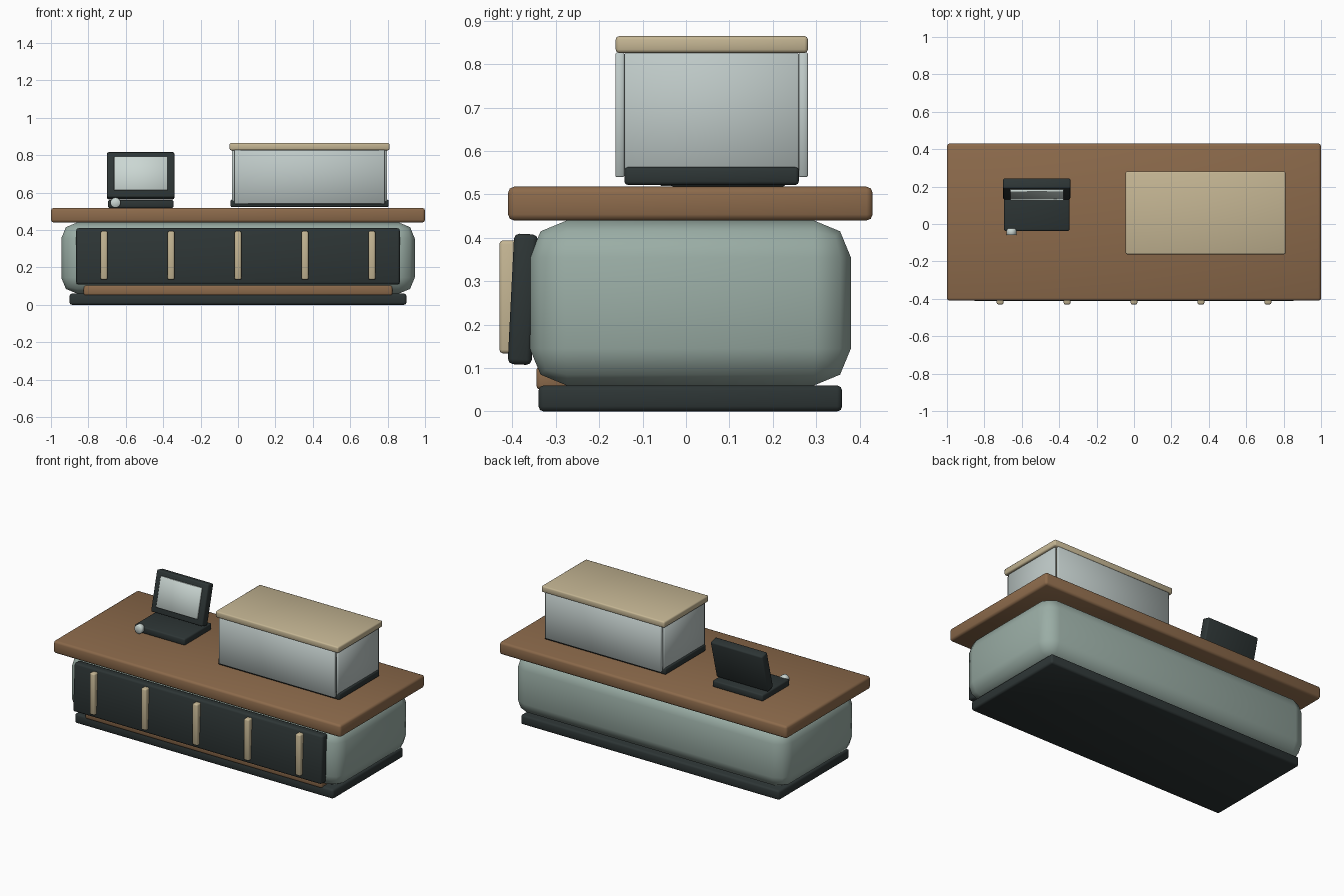
import bpy, math

if "Cube" in bpy.data.objects:
    bpy.data.objects.remove(bpy.data.objects["Cube"])

def mat(name, hexcode):
    m = bpy.data.materials.new(name)
    c = [int(hexcode[i:i + 2], 16) / 255 for i in (0, 2, 4)]
    m.diffuse_color = [v / 12.92 if v <= 0.04045 else ((v + 0.055) / 1.055) ** 2.4 for v in c] + [1]
    m.use_nodes = True
    m.node_tree.nodes["Principled BSDF"].inputs["Base Color"].default_value = m.diffuse_color
    return m

SAGE = mat("sage green", "9AADA5")
WOOD = mat("brown wood", "8C6A4B")
DARK = mat("charcoal", "2D3535")
TAN = mat("pale wood", "C4B593")
GLASS = mat("pale glass", "BFCAC8")
SCREEN = mat("screen grey", "CBD7D3")

def finish(o, name, material, bevel, segs):
    o.name = name
    o.data.materials.append(material)
    if bevel:
        m = o.modifiers.new("bevel", 'BEVEL')
        m.width, m.segments, m.limit_method = bevel, segs, 'ANGLE'
        bpy.ops.object.modifier_apply(modifier="bevel")
    bpy.ops.object.shade_smooth_by_angle(angle=math.radians(50))
    return o

def box(name, x, y, z, material, bevel=0.01, segs=2, tilt=0):
    """Box from (min, max) ranges, optionally tilted about x."""
    bpy.ops.mesh.primitive_cube_add(size=1, location=[(a + b) / 2 for a, b in (x, y, z)])
    o = bpy.context.object
    o.scale = [b - a for a, b in (x, y, z)]
    bpy.ops.object.transform_apply(location=False, rotation=False, scale=True)
    o.rotation_euler.x = tilt
    return finish(o, name, material, bevel, segs)

# Counter
box("plinth", (-0.90, 0.90), (-0.34, 0.36), (0, 0.06), DARK, 0.012)
box("counter_body", (-0.945, 0.945), (-0.36, 0.38), (0.06, 0.44), SAGE, 0.085, 2)
box("counter_top", (-1, 1), (-0.41, 0.43), (0.44, 0.518), WOOD, 0.014)
box("kick_strip", (-0.825, 0.825), (-0.345, -0.27), (0.05, 0.105), WOOD, 0.01)

# Leaning front panel with upright slats
box("front_panel", (-0.865, 0.865), (-0.4035, -0.3485), (0.108, 0.409), DARK, 0.012, 2, -0.05)
for i in range(5):
    cx = (i - 2) * 0.358
    box(f"slat_{i + 1}", (cx - 0.018, cx + 0.018), (-0.43, -0.38), (0.134, 0.394), TAN, 0.008)

# Display case
box("case_base", (-0.04, 0.805), (-0.142, 0.26), (0.522, 0.563), DARK, 0.008)
for name, y in (("front", (-0.163, -0.142)), ("back", (0.26, 0.281))):
    box(f"case_{name}_pane", (-0.02, 0.785), y, (0.54, 0.827), GLASS, 0.003, 1)
for name, x in (("left", (-0.032, -0.018)), ("right", (0.783, 0.797))):
    box(f"case_{name}_pane", x, (-0.142, 0.26), (0.54, 0.827), GLASS, 0.003, 1)
box("case_lid", (-0.045, 0.81), (-0.162, 0.281), (0.826, 0.865), TAN, 0.008)

# Till: base, leaning screen and side knob
LEAN = -0.25
box("till_base", (-0.695, -0.345), (-0.037, 0.23), (0.518, 0.56), DARK, 0.008)
fy, fz = 0.1875, 0.69
box("till_frame", (-0.70, -0.34), (fy - 0.0275, fy + 0.0275), (fz - 0.125, fz + 0.125), DARK, 0.008, 2, LEAN)
d = 0.032   # screen plate offset along the frame's normal
sy, sz = fy - d * math.cos(LEAN), fz + 0.004 - d * math.sin(-LEAN) * -1
box("till_screen", (-0.662, -0.376), (sy - 0.0075, sy + 0.0075), (sz - 0.093, sz + 0.093), SCREEN, 0.003, 1, LEAN)
bpy.ops.mesh.primitive_cylinder_add(vertices=24, radius=0.027, depth=0.035,
                                    location=(-0.655, -0.0425, 0.546), rotation=(math.pi / 2, 0, 0))
finish(bpy.context.object, "till_knob", SCREEN, 0.004, 1)
